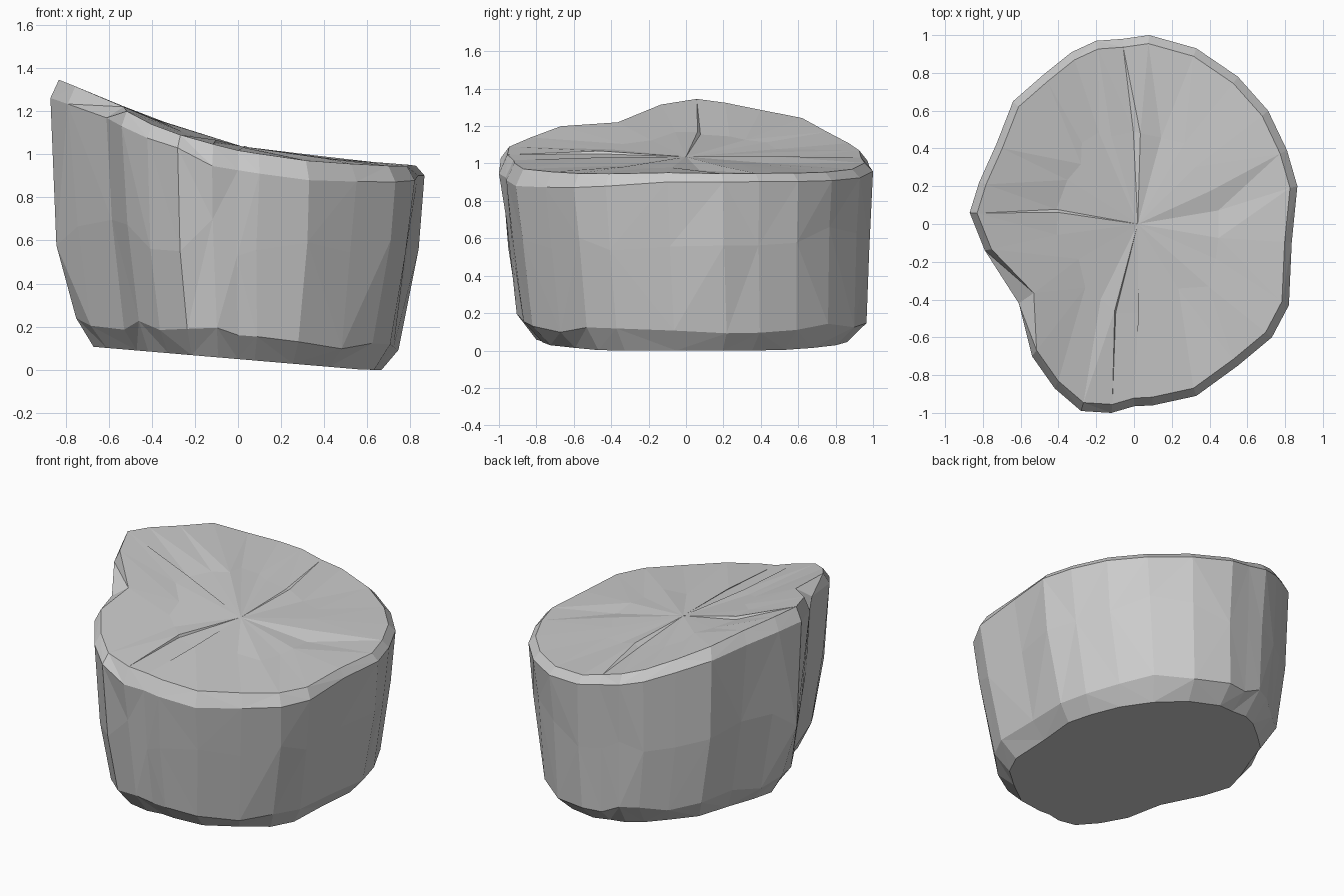
import bpy, bmesh, random

if "Cube" in bpy.data.objects:
    bpy.data.objects.remove(bpy.data.objects["Cube"])
random.seed(4)

# widest outline seen from above, counter-clockwise
OUTLINE = [(.865, .2), (.81, .39), (.71, .6), (.55, .78), (.33, .93), (.08, 1.0), (-.06, .98),
           (-.2, .97), (-.33, .91), (-.48, .79), (-.64, .65), (-.73, .42), (-.82, .22),
           (-.87, .06), (-.79, -.14), (-.61, -.42), (-.54, -.7), (-.42, -.87),
           (-.28, -.99), (-.12, -1.0), (.0, -.965), (.1, -.96), (.33, -.91), (.55, -.75),
           (.73, -.6), (.82, -.43), (.835, -.1)]
# height of the sloping top along x
SLOPE = [(-1.0, 1.42), (-.82, 1.345), (-.6, 1.26), (-.38, 1.165), (0, 1.06),
         (.4, .995), (.8, .955), (1.0, .93)]


def top_z(x, y):
    for (x0, z0), (x1, z1) in zip(SLOPE, SLOPE[1:]):
        if x <= x1:
            return z0 + (z1 - z0) * (x - x0) / (x1 - x0) - .045 * y * y
    return SLOPE[-1][1]


def base_z(x):
    return max(0, .05 - .085 * x)


def jit(a):
    return random.uniform(-a, a)


bm = bmesh.new()


def ring(fn):
    return [bm.verts.new(fn(x, y)) for x, y in OUTLINE]


def bottom(x, y):
    x, y = x * .77, y * .83 + .03
    return x, y, base_z(x) + .004


def low(x, y):
    x, y = x * .865 + jit(.008), y * .935 + .03
    return x, y, base_z(x) + .12 + jit(.03)


def middle(x, y):
    x, y = x * .955 + jit(.012), y * .97 + .01
    return x, y, .62 + jit(.09)


def shoulder(x, y):
    drop = .04 + .05 * max(0, -y) * (x > -.2) + .07 * max(0, -x)
    return x, y, top_z(x, y) - drop


def rim(x, y):
    s = .87 if -.75 < x < -.5 and -.6 < y < 0 else .955
    return x * s, y * s, top_z(x * s, y * s)


def crown(x, y):
    x, y = x * .5 + jit(.04), y * .5 + jit(.04)
    return x, y, top_z(x, y) - .012 + jit(.012)


# rock body: stacked rings from the base to the sloping top
rings = [ring(f) for f in (bottom, low, middle, shoulder, rim, crown)]
n = len(OUTLINE)
for a, b in zip(rings, rings[1:]):
    for i in range(n):
        j = (i + 1) % n
        if random.random() < .5:
            bm.faces.new((a[i], a[j], b[j]))
            bm.faces.new((a[i], b[j], b[i]))
        else:
            bm.faces.new((a[i], a[j], b[i]))
            bm.faces.new((a[j], b[j], b[i]))
# base and centre of the top
bm.faces.new(rings[0][::-1])
centre = bm.verts.new((.02, 0, 1.04))
for i in range(n):
    bm.faces.new((rings[-1][i], rings[-1][(i + 1) % n], centre))

# settle on the ground
lowest = min(v.co.z for v in bm.verts)
for v in bm.verts:
    v.co.z -= lowest
bmesh.ops.recalc_face_normals(bm, faces=bm.faces)
mesh = bpy.data.meshes.new("rock")
bm.to_mesh(mesh)
bm.free()
bpy.context.collection.objects.link(bpy.data.objects.new("rock", mesh))
